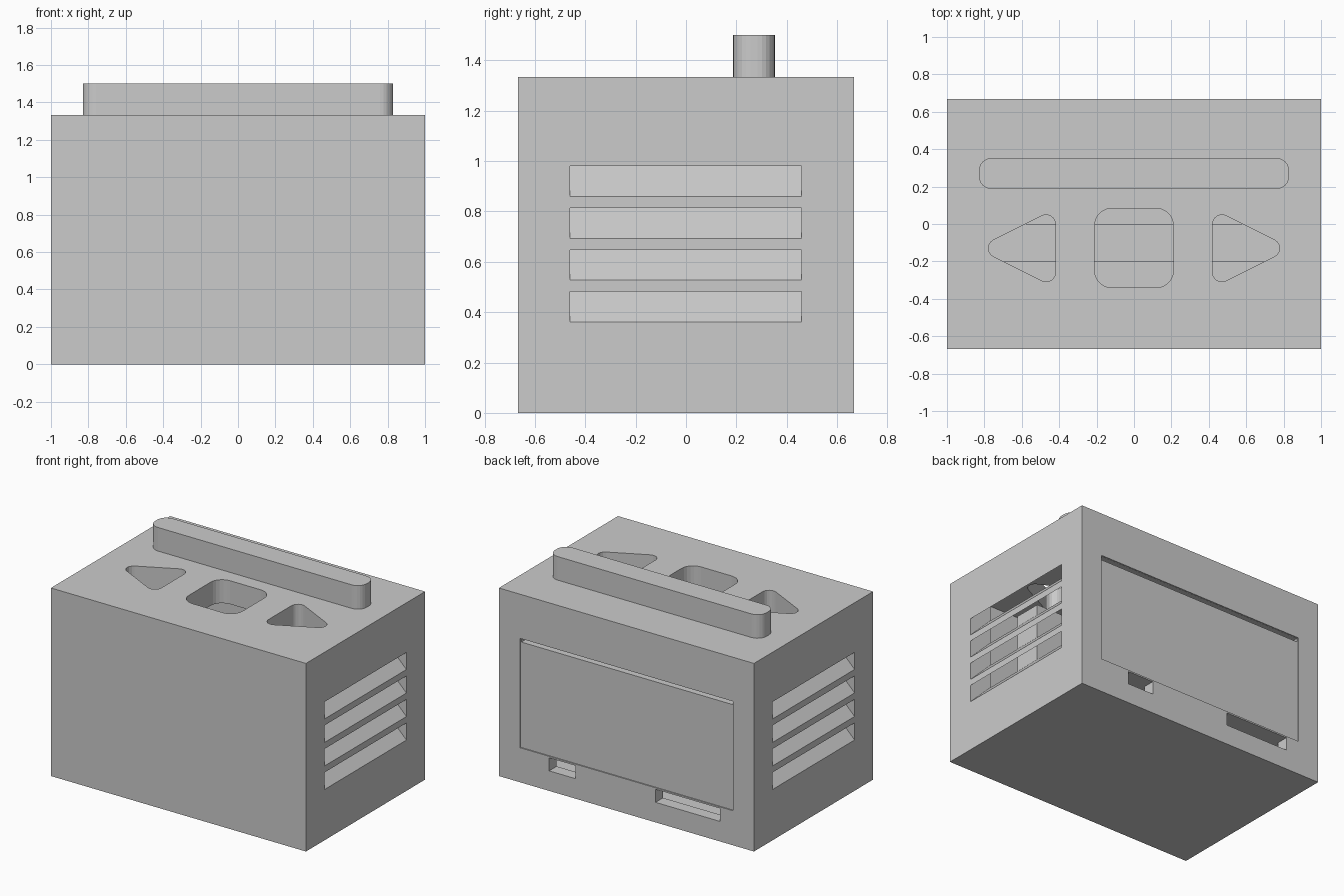
import bpy, bmesh, math
from mathutils import Vector

if "Cube" in bpy.data.objects:
    bpy.data.objects.remove(bpy.data.objects["Cube"])

grey = bpy.data.materials.new("light_grey")
grey.diffuse_color = (0.6, 0.6, 0.6, 1)
grey.use_nodes = True
grey.node_tree.nodes["Principled BSDF"].inputs["Base Color"].default_value = grey.diffuse_color


def prism(name, pts, vec):
    """Closed solid: planar 3D outline swept along vec."""
    bm = bmesh.new()
    face = bm.faces.new([bm.verts.new(p) for p in pts])
    ext = bmesh.ops.extrude_face_region(bm, geom=[face], use_keep_orig=True)
    verts = [v for v in ext["geom"] if isinstance(v, bmesh.types.BMVert)]
    bmesh.ops.translate(bm, verts=verts, vec=vec)
    bmesh.ops.recalc_face_normals(bm, faces=bm.faces)
    me = bpy.data.meshes.new(name)
    bm.to_mesh(me)
    bm.free()
    me.materials.append(grey)
    ob = bpy.data.objects.new(name, me)
    bpy.context.collection.objects.link(ob)
    return ob


def box(name, x0, x1, y0, y1, z0, z1):
    return prism(name, [(x0, y0, z0), (x1, y0, z0), (x1, y1, z0), (x0, y1, z0)],
                 (0, 0, z1 - z0))


def rounded(corners, r, z, seg=6):
    """Outline in plan with every corner filleted by radius r."""
    out, n = [], len(corners)
    for i in range(n):
        p = Vector(corners[i])
        a = (Vector(corners[i - 1]) - p).normalized()
        b = (Vector(corners[(i + 1) % n]) - p).normalized()
        half = a.angle(b) / 2
        c = p + (a + b).normalized() * (r / math.sin(half))
        t = r / math.tan(half)
        s, e = p + a * t - c, p + b * t - c
        a0 = math.atan2(s.y, s.x)
        da = (math.atan2(e.y, e.x) - a0 + math.pi) % (2 * math.pi) - math.pi
        for k in range(seg + 1):
            ang = a0 + da * k / seg
            out.append((c.x + r * math.cos(ang), c.y + r * math.sin(ang), z))
    return out


def cut(target, cutter):
    cutter.hide_render = True
    m = target.modifiers.new("cut", 'BOOLEAN')
    m.operation, m.solver, m.object = 'DIFFERENCE', 'EXACT', cutter
    bpy.context.view_layer.objects.active = target
    bpy.ops.object.modifier_apply(modifier=m.name)
    bpy.data.objects.remove(cutter)


# hollow case with an upper and a lower chamber
case = box("case", -1, 1, -0.667, 0.667, 0, 1.333)
cut(case, box("upper_chamber", -0.83, 0.83, -0.5, 0.583, 0.26, 1.167))
cut(case, box("lower_chamber", -0.83, 0.83, -0.5, 0.583, 0.12, 0.235))

# openings in the top: rounded square and two arrow-like triangles
square = [(-0.21, -0.34), (0.21, -0.34), (0.21, 0.083), (-0.21, 0.083)]
cut(case, prism("square_opening", rounded(square, 0.09, 1.1), (0, 0, 0.4)))
for s in (-1, 1):
    tri = [(s * 0.84, -0.13), (s * 0.42, 0.08), (s * 0.42, -0.34)]
    cut(case, prism("triangle_opening", rounded(tri, 0.05, 1.1), (0, 0, 0.4)))

# slanted louvre slots in both sides, rising inwards
for s in (-1, 1):
    for i in range(4):
        z = 0.36 + i * 0.1667
        prof = [(s * 1.05, -0.46, z - 0.05), (s * 1.05, -0.46, z + 0.071),
                (s * 0.82, -0.46, z + 0.301), (s * 0.82, -0.46, z + 0.18)]
        cut(case, prism("vent_slot", prof, (0, 0.918, 0)))

# back door: shallow recess with an open slit above it
cut(case, box("door_recess", -0.835, 0.835, 0.659, 0.75, 0.245, 1.02))
cut(case, box("door_slit", -0.829, 0.829, 0.55, 0.75, 0.992, 1.019))

# two ports below the door
for x0, x1 in ((0.40, 0.606), (-0.732, -0.228)):
    cut(case, box("port", x0, x1, 0.55, 0.75, 0.142, 0.234))

# inner block running across the upper chamber
box("inner_block", -0.82, 0.82, -0.2, 0, 0.26, 0.95)

# carrying handle
hb = [(-0.83, 0.187), (0.83, 0.187), (0.83, 0.353), (-0.83, 0.353)]
prism("handle", rounded(hb, 0.07, 1.333), (0, 0, 0.167))
